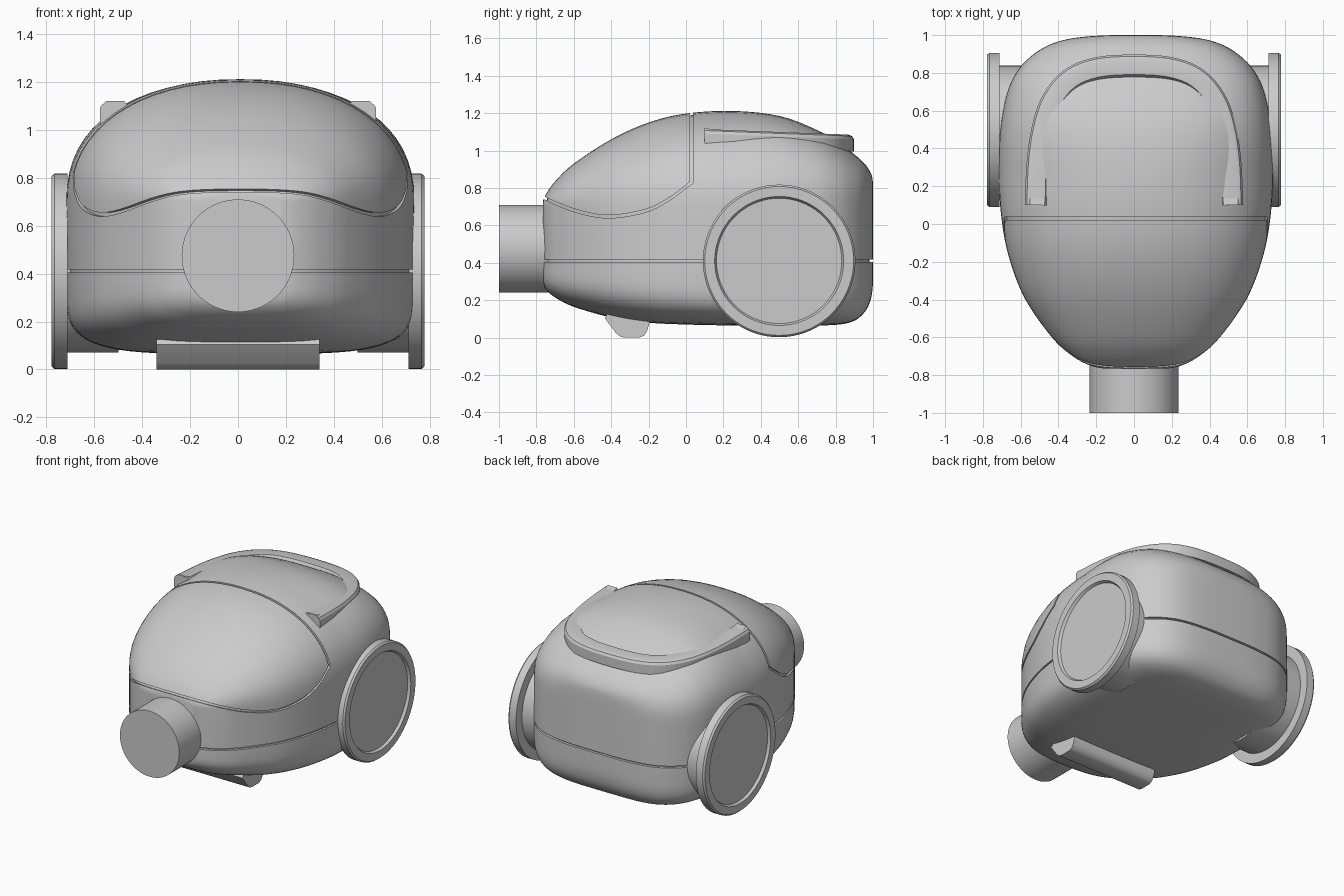
import bpy, bmesh, math
from mathutils import Vector

if "Cube" in bpy.data.objects:
    bpy.data.objects.remove(bpy.data.objects["Cube"])

grey = bpy.data.materials.new("light grey")
grey.diffuse_color = (0.6, 0.6, 0.6, 1)
grey.use_nodes = True
grey.node_tree.nodes["Principled BSDF"].inputs["Base Color"].default_value = grey.diffuse_color


def make(name, verts, faces, angle=35):
    me = bpy.data.meshes.new(name)
    me.from_pydata(verts, [], faces)
    bm = bmesh.new()
    bm.from_mesh(me)
    bmesh.ops.recalc_face_normals(bm, faces=bm.faces)
    bm.to_mesh(me)
    bm.free()
    me.materials.append(grey)
    ob = bpy.data.objects.new(name, me)
    bpy.context.collection.objects.link(ob)
    smooth(ob, angle)
    return ob


def smooth(ob, angle=35):
    bpy.ops.object.select_all(action='DESELECT')
    ob.select_set(True)
    bpy.context.view_layer.objects.active = ob
    bpy.ops.object.shade_smooth_by_angle(angle=math.radians(angle))


def spline(pts, steps):
    """Catmull-Rom curve through points of any dimension."""
    out = []
    for i in range(len(pts) - 1):
        p = [pts[max(0, min(len(pts) - 1, i + k))] for k in (-1, 0, 1, 2)]
        for s in range(steps):
            t = s / steps
            out.append(tuple(0.5 * (2 * b + (c - a) * t + (2 * a - 5 * b + 4 * c - d) * t * t
                                    + (3 * b - a - 3 * c + d) * t ** 3) for a, b, c, d in zip(*p)))
    return out + [tuple(pts[-1])]


def loft(name, rings, angle=35):
    n = len(rings[0])
    verts = [v for r in rings for v in r]
    faces = [(i * n + j, i * n + (j + 1) % n, (i + 1) * n + (j + 1) % n, (i + 1) * n + j)
             for i in range(len(rings) - 1) for j in range(n)]
    faces += [tuple(range(n)), tuple(range(len(verts) - n, len(verts)))]
    return make(name, verts, faces, angle)


def lathe(name, profile, place, seg=72, angle=30):
    """Revolve (radius, along) rings; place maps (a, b, along) to a position."""
    return loft(name, [[place(r * math.cos(2 * math.pi * k / seg), r * math.sin(2 * math.pi * k / seg), h)
                        for k in range(seg)] for r, h in profile], angle)


def prism(name, outline, half):
    """Extrude a side outline (y, z) across x."""
    return loft(name, [[(x, y, z) for y, z in outline] for x in (-half, half)])


def boolean(ob, cutter):
    m = ob.modifiers.new("cut", 'BOOLEAN')
    m.operation = 'DIFFERENCE'
    m.solver = 'EXACT'
    m.object = cutter
    bpy.context.view_layer.objects.active = ob
    bpy.ops.object.modifier_apply(modifier=m.name)


# body stations from front to back: y, half width, top, bottom
stations = [(-0.765, 0.17, 0.73, 0.30), (-0.75, 0.24, 0.765, 0.26), (-0.70, 0.335, 0.835, 0.215),
            (-0.60, 0.445, 0.93, 0.165), (-0.40, 0.585, 1.06, 0.108), (-0.20, 0.665, 1.15, 0.08),
            (0.0, 0.708, 1.198, 0.07), (0.25, 0.727, 1.212, 0.065), (0.50, 0.718, 1.185, 0.065),
            (0.70, 0.68, 1.11, 0.065), (0.82, 0.62, 1.04, 0.07), (0.90, 0.54, 0.98, 0.09),
            (0.95, 0.455, 0.935, 0.13), (0.98, 0.355, 0.895, 0.18), (0.995, 0.23, 0.86, 0.24),
            (1.0, 0.12, 0.82, 0.30)]
OFFSET = 0.01


def section(y, w, top, bot):
    n_up = 2.2 + 0.7 * max(0, min(1, (y - 0.25) / 0.7))
    n_lo = 3.2 + 1.0 * max(0, min(1, (y + 0.5) / 0.6))
    ring = []
    for z0, h, n, start in ((0.70, top - 0.70, n_up, 0), (0.37, 0.37 - bot, n_lo, math.pi)):
        for k in range(33):
            a = start + math.pi * k / 32
            c, s = math.cos(a), math.sin(a)
            ring.append((OFFSET + w * math.copysign(abs(c) ** (2 / n), c), y,
                         z0 + h * math.copysign(abs(s) ** (2 / n), s) if 0 < k < 32 else z0))
    return ring


body_rings = [section(*s) for s in spline(stations, 5)]
body = loft("body", body_rings, 40)

# shallow seams: thin sheets limited to the skin by an inner core
centre = Vector((OFFSET, 0.12, 0.6))


def groove(name, outline):
    core = loft("core", [[centre + (Vector(v) - centre) * 0.98 for v in r] for r in body_rings])
    sheet = prism(name, outline, 0.9)
    boolean(sheet, core)
    boolean(body, sheet)
    for ob in (core, sheet):
        bpy.data.objects.remove(ob)


groove("waist_seam", [(-0.9, 0.405), (1.1, 0.405), (1.1, 0.418), (-0.9, 0.418)])
lid = [(0.022, 0.835)] + spline([(0.0, 0.815), (-0.1, 0.742), (-0.22, 0.685), (-0.4, 0.655), (-0.55, 0.675),
                                 (-0.7, 0.728), (-0.9, 0.825)], 4)
groove("lid_seam", [(0.022, 1.4)] + lid + [(y, z - 0.016) for y, z in reversed(lid[1:])]
       + [(0.037, 0.825), (0.037, 1.4)])
smooth(body, 40)

# hose inlet
lathe("hose_inlet", [(0.235, -1.0), (0.235, -0.6)], lambda a, b, h: (a, h, 0.475 + b))

# rear wheels with hub, rim and recessed disc
wheel = [(0.34, 0.50), (0.34, 0.712), (0.408, 0.712), (0.408, 0.766), (0.398, 0.778),
         (0.345, 0.778), (0.335, 0.76), (0.02, 0.76)]
for side, sx in (("left", -1), ("right", 1)):
    lathe("rear_wheel_" + side, wheel, lambda a, b, h: (sx * h, 0.498 + a, 0.41 + b))

# front roller
prism("front_roller", [(-0.42, 0.125), (-0.435, 0.105), (-0.375, 0.025), (-0.355, 0.008), (-0.33, 0.0),
                       (-0.25, 0.0), (-0.225, 0.01), (-0.208, 0.035), (-0.195, 0.08), (-0.21, 0.125)], 0.34)

# carrying handle: section swept along a U-shaped path
half = [(0.515, 0.10), (0.508, 0.30), (0.485, 0.48), (0.435, 0.64), (0.34, 0.76), (0.20, 0.82)]
path = [Vector(p) for p in spline(half + [(0, 0.835)] + [(-x, y) for x, y in reversed(half)], 6)]
bar = [(0.062, -0.09), (0.062, -0.024), (0.052, -0.008), (0.032, 0.0),
       (-0.044, 0.0), (-0.060, -0.022), (-0.068, -0.09)]
rings = []
for i, p in enumerate(path):
    t = (path[min(i + 1, len(path) - 1)] - path[max(i - 1, 0)]).normalized()
    out = Vector((t.y, -t.x))
    top = 1.115 - 0.03 * (p.y - 0.1) / 0.75
    rings.append([(p.x + out.x * o, p.y + out.y * o, top + h) for o, h in bar])
loft("handle", rings, 30)

# raised lips at the handle ends
for side, sx in (("left", -1), ("right", 1)):
    outline = [(0.465, 1.03), (0.46, 1.10), (0.475, 1.122), (0.55, 1.122), (0.57, 1.10), (0.57, 1.03)]
    loft("handle_end_" + side, [[(sx * x, y, z - dz) for x, z in outline]
                                for y, dz in ((0.10, 0), (0.16, 0.014))], 30)
